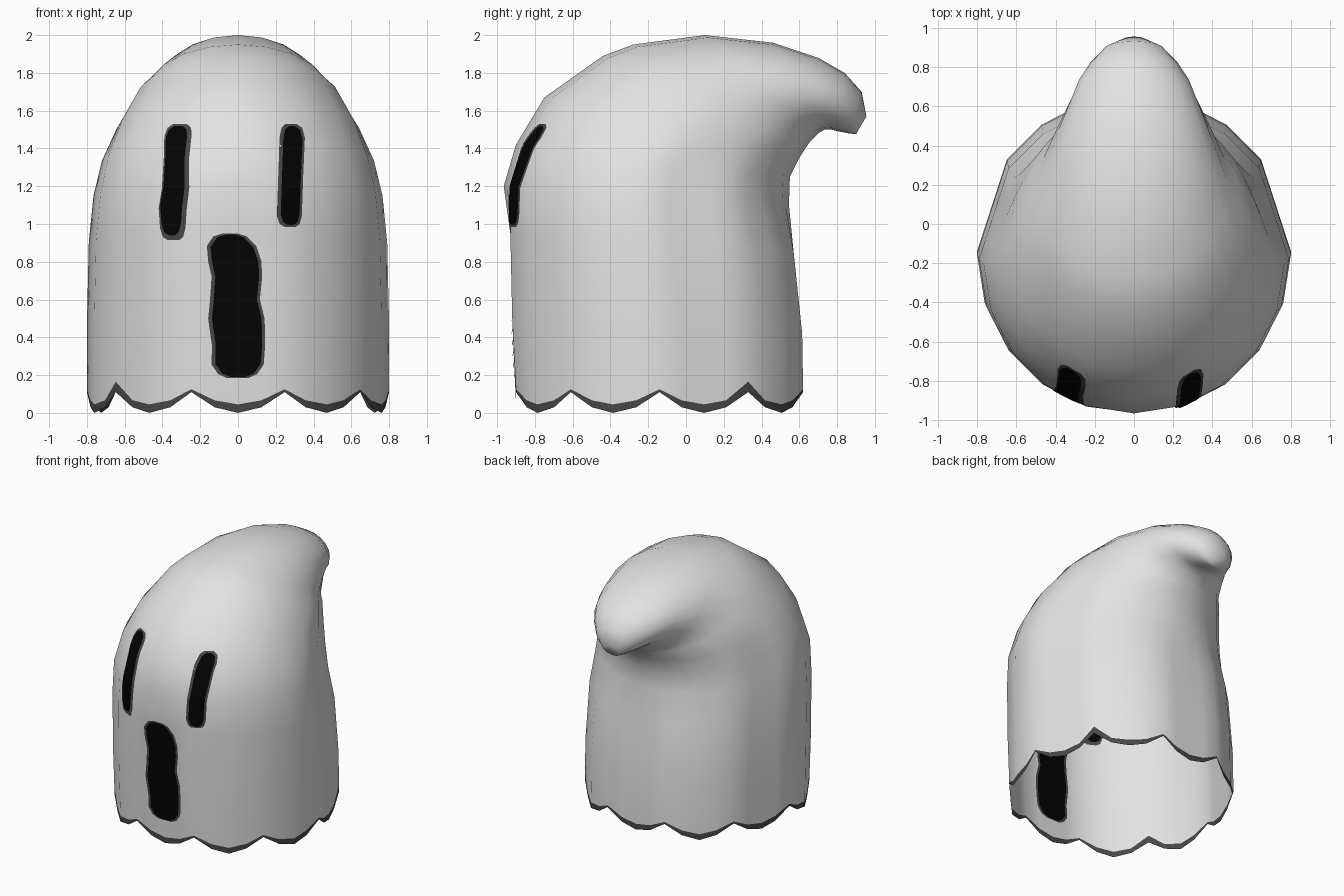
import bpy, math
from mathutils import Vector
from mathutils.bvhtree import BVHTree

if "Cube" in bpy.data.objects:
    bpy.data.objects.remove(bpy.data.objects["Cube"])

N = 40          # hem points; the body itself is 20-sided


def material(name, rgb):
    m = bpy.data.materials.new(name)
    m.diffuse_color = (*rgb, 1)
    m.use_nodes = True
    m.node_tree.nodes["Principled BSDF"].inputs["Base Color"].default_value = m.diffuse_color
    return m


CLOTH = material("pale_cloth", (0.77, 0.77, 0.77))
GREY = material("dark_grey", (0.065, 0.065, 0.065))
BLACK = material("black", (0.001, 0.001, 0.001))


def add(name, verts, faces, mat, flip=False):
    if flip:
        faces = [f[::-1] for f in faces]
    me = bpy.data.meshes.new(name)
    me.from_pydata(verts, [], faces)
    me.materials.append(mat)
    for p in me.polygons:
        p.use_smooth = True
    ob = bpy.data.objects.new(name, me)
    bpy.context.collection.objects.link(ob)
    return BVHTree.FromPolygons(verts, faces)


def ring(yf, zf, yb, zb, w, flat=False, straight=False):
    """Tilted 20-sided oval from a front point to a back point, w = half width.
    flat levels the front and back corner, straight levels the rear flanks."""
    f, b = Vector((0, yf, zf)), Vector((0, yb, zb))
    mid, axis = (f + b) / 2, (f - b) / 2
    lim = math.cos(math.tau / 20) if flat else 1
    pts = []
    for i in range(20):
        a = math.tau * i / 20
        c = max(-1, min(1, math.cos(a) / lim))
        pts.append(mid + Vector((w * math.sin(a), 0, 0)) + axis * c)
    if straight:
        for i in (6, 14):
            pts[i] = (pts[i - 1] + pts[i + 1]) / 2
    out = []
    for i, p in enumerate(pts):
        out += [p, (p + pts[(i + 1) % len(pts)]) / 2]
    return out


def loft(rings, cap=True):
    verts = [v for r in rings for v in r]
    faces = [(r * N + i, r * N + (i + 1) % N, (r + 1) * N + (i + 1) % N, (r + 1) * N + i)
             for r in range(len(rings) - 1) for i in range(N)]
    if cap:
        faces.append(tuple(range(len(verts) - N, len(verts))))
    return verts, faces


def scallop(pts, low, high, raised=0.0):
    """Ten scallops with rounded dips and pointed peaks."""
    for i, p in enumerate(pts):
        t = (0, 0.27, 1, 0.27)[i % 4]
        p.z = low + (high - low) * t + (raised if i in (14, 34) else 0)
    return pts


# Body sections from hem to tail tip: front y, z, back y, z, half width
SECTIONS = [
    (-0.90, 0.10, 0.62, 0.10, 0.80),
    (-0.92, 0.50, 0.615, 0.42, 0.80),
    (-0.93, 0.95, 0.57, 0.85, 0.79),
    (-0.965, 1.20, 0.545, 1.10, 0.765),
    (-0.90, 1.42, 0.55, 1.25, 0.72),
    (-0.75, 1.67, 0.60, 1.35, 0.64),
    (-0.44, 1.89, 0.645, 1.42, 0.54),
    (-0.28, 1.95, 0.66, 1.44, 0.485),
    (0.10, 2.00, 0.70, 1.48, 0.41),
    (0.46, 1.96, 0.735, 1.50, 0.335),
    (0.70, 1.88, 0.77, 1.50, 0.28),
    (0.84, 1.80, 0.81, 1.49, 0.22),
    (0.93, 1.70, 0.86, 1.48, 0.15),
    (0.955, 1.57, 0.90, 1.475, 0.07),
]
body = [ring(*s, flat=i < 3, straight=i < 5) for i, s in enumerate(SECTIONS)]
scallop(body[0], 0.045, 0.125, 0.04)
edge_ring = scallop([p.copy() for p in body[0]], 0.0, 0.11)

# Cloth sheet, open below, with a dark scalloped hem
body_tree = add("body", *loft(body), CLOTH)
add("hem", *loft([edge_ring, body[0]], cap=False), GREY)


def patch(name, rows, mat, inside, lift, cols=9):
    """Thin plate laid on the front wall; rows are (z, left x, right x)."""
    fine = []
    for a, b in zip(rows, rows[1:]):
        n = max(1, math.ceil((b[0] - a[0]) / 0.03))
        fine += [[p + (q - p) * k / n for p, q in zip(a, b)] for k in range(n)]
    fine.append(rows[-1])
    y0 = -0.3 if inside else -2
    way = Vector((0, -1 if inside else 1, 0))
    verts = []
    for z, l, r in fine:
        for c in range(cols):
            hit = body_tree.ray_cast(Vector((l + (r - l) * c / (cols - 1), y0, z)), way)[0]
            verts.append(hit - way * lift)
    faces = [(r * cols + c, r * cols + c + 1, (r + 1) * cols + c + 1, (r + 1) * cols + c)
             for r in range(len(fine) - 1) for c in range(cols - 1)]
    add(name, verts, faces, mat, flip=inside)


def grow(rows, left, right, up, down):
    z0, z1 = rows[0][0], rows[-1][0]
    return [(z - down + (z - z0) / (z1 - z0) * (up + down), l - left, r + right)
            for z, l, r in rows]


# Painted face: rows from bottom to top, then grey border left, right, up, down
FACE = {
    "left_eye": ([(0.94, -0.365, -0.335), (0.955, -0.39, -0.315), (1.0, -0.405, -0.302),
                  (1.1, -0.412, -0.295), (1.2, -0.395, -0.282), (1.35, -0.385, -0.283),
                  (1.46, -0.382, -0.27), (1.5, -0.365, -0.272), (1.52, -0.335, -0.295)],
                 (0.008, 0.024, 0.01, 0.025)),
    "right_eye": ([(0.995, 0.265, 0.295), (1.01, 0.24, 0.315), (1.05, 0.226, 0.326),
                   (1.25, 0.233, 0.333), (1.45, 0.24, 0.342),
                   (1.5, 0.25, 0.328), (1.52, 0.272, 0.298)],
                  (0.02, 0.012, 0.01, 0.01)),
    "mouth": ([(0.19, -0.04, 0.04), (0.21, -0.085, 0.085), (0.26, -0.12, 0.12),
               (0.36, -0.118, 0.128), (0.5, -0.138, 0.125), (0.6, -0.128, 0.1),
               (0.72, -0.12, 0.112), (0.8, -0.138, 0.108), (0.88, -0.145, 0.08),
               (0.93, -0.11, 0.03), (0.945, -0.06, -0.02)],
              (0.02, 0.016, 0.005, 0.005)),
}
for name, (rows, edge) in FACE.items():
    for inside, suffix in ((False, ""), (True, "_inside")):
        patch(name + "_border" + suffix, grow(rows, *edge), GREY, inside, 0.003)
        patch(name + suffix, rows, BLACK, inside, 0.006)
